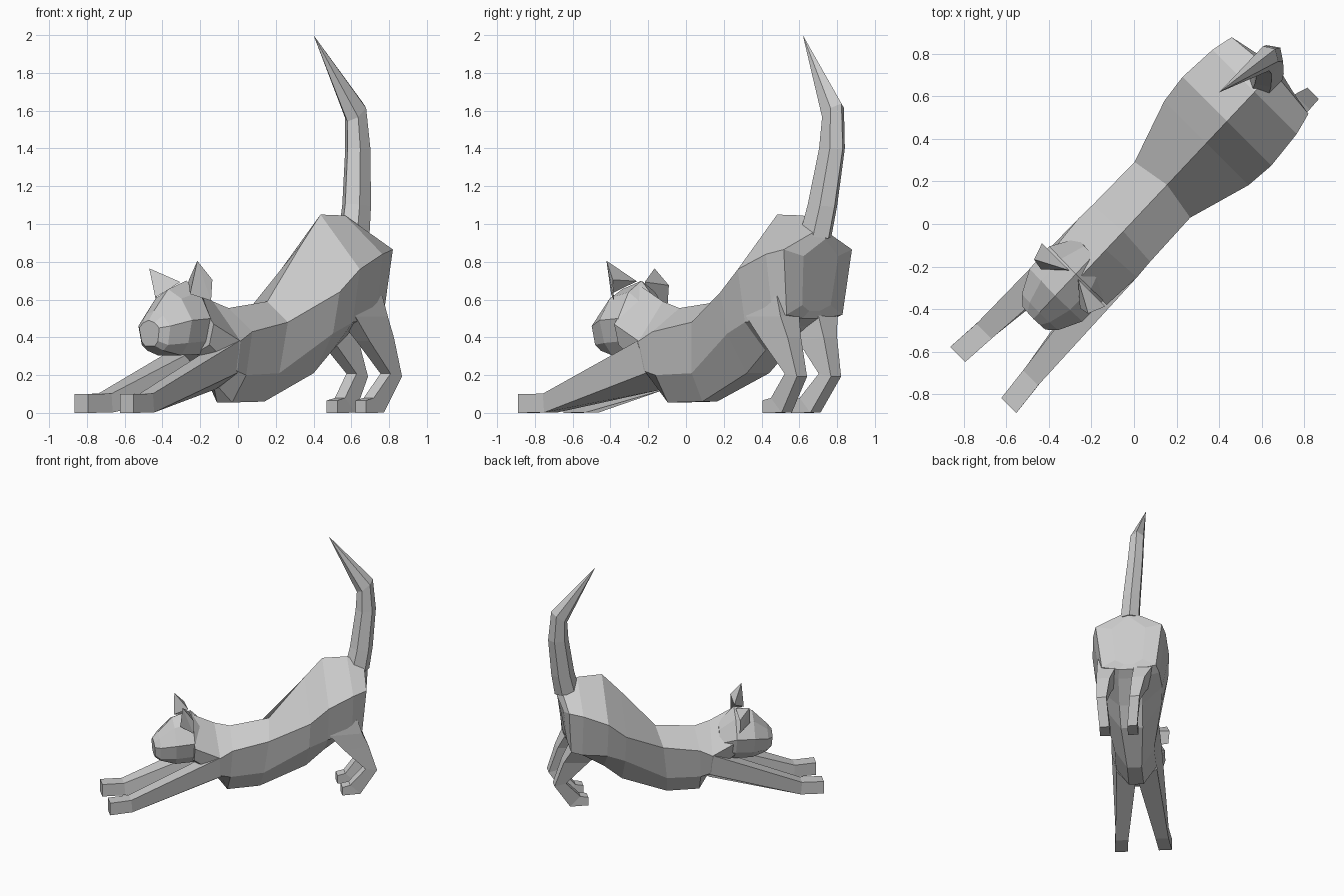
import bpy, bmesh
from math import sin, cos, pi, radians, sqrt


def P(u, v, z):
    """Animal space (u = nose to tail, v = sideways) to world space."""
    v = v - 0.013 - 0.03 * u
    return ((u + v) / sqrt(2), (u - v) / sqrt(2), z)


def loft(name, rings, tip=None):
    """Skin a list of equal-length point rings, capping both ends."""
    bm = bmesh.new()
    rows = [[bm.verts.new(P(*p)) for p in r] for r in rings]
    n = len(rows[0])
    for a, b in zip(rows, rows[1:]):
        for i in range(n):
            j = (i + 1) % n
            bm.faces.new((a[i], a[j], b[j], b[i]))
    bm.faces.new(rows[0])
    if tip:
        t = bm.verts.new(P(*tip))
        for i in range(n):
            bm.faces.new((rows[-1][i], rows[-1][(i + 1) % n], t))
    else:
        bm.faces.new(rows[-1])
    bmesh.ops.recalc_face_normals(bm, faces=bm.faces)
    me = bpy.data.meshes.new(name)
    bm.to_mesh(me)
    bm.free()
    ob = bpy.data.objects.new(name, me)
    bpy.context.collection.objects.link(ob)
    return ob


def ring(u, v, z, hv, h, a, n=4):
    """Section around a limb: hv sideways, h along angle a in the u-z plane."""
    a = radians(a)
    pts = []
    for k in range(n):
        t = 2 * pi * k / n + (pi / 4 if n == 4 else 0)
        s = sqrt(2) if n == 4 else 1
        d, w = h * s * cos(t), hv * s * sin(t)
        pts.append((u + d * cos(a), v + w, z + d * sin(a)))
    return pts


def section(u, zt, zs, zl, zb, w, lean=0.0, wb=0.3, dv=0.0, crest=None):
    """Mirrored trunk section: spine, optional crest, side, low side, belly."""
    half = [(w, zs, 0.4), (0.82 * w, zl, 0.8), (wb * w, zb, 1)]
    if crest:
        half.insert(0, (0.55 * w, zt - crest * (zt - zs), 0.2))
    right = [(u + lean * k, dv + y, z) for y, z, k in half]
    left = [(u + lean * k, dv - y, z) for y, z, k in reversed(half)]
    return [(u, dv, zt)] + right + left


# Trunk from neck to rump
loft("body", [section(*s) for s in [
    (-0.36, 0.68, 0.47, 0.36, 0.32, 0.18),
    (-0.18, 0.59, 0.38, 0.22, 0.13, 0.195, 0.03, 0.1),
    (-0.06, 0.555, 0.43, 0.20, 0.055, 0.19, -0.03),
    (0.24, 0.59, 0.48, 0.21, 0.06, 0.185, -0.08),
    (0.51, 0.90, 0.64, 0.42, 0.21, 0.28),
    (0.65, 1.05, 0.76, 0.48, 0.33, 0.295),
    (0.84, 1.045, 0.84, 0.50, 0.46, 0.28),
    (0.97, 0.98, 0.865, 0.52, 0.50, 0.255, -0.06),
    (1.00, 0.92, 0.83, 0.57, 0.54, 0.13, -0.08),
]])

# Head with a blunt muzzle
loft("head", [section(*s, dv=-0.025, crest=0.3) for s in [
    (-0.65, 0.49, 0.45, 0.38, 0.355, 0.075, 0.01, 0.5),
    (-0.61, 0.54, 0.46, 0.36, 0.33, 0.12, 0.01, 0.5),
    (-0.50, 0.655, 0.49, 0.37, 0.305, 0.175, 0.01, 0.5),
    (-0.36, 0.70, 0.50, 0.38, 0.31, 0.18, 0.01, 0.5),
    (-0.24, 0.58, 0.45, 0.38, 0.35, 0.11, 0.01, 0.4),
]])

# Broad pointed ears, slightly rolled with the head
for s, side in ((1, "right"), (-1, "left")):
    base = [(u, s * v - 0.03, z + 0.07 * s * v) for u, v, z in
            [(-0.46, 0.13, 0.62), (-0.37, 0.03, 0.695),
             (-0.37, 0.21, 0.69), (-0.37, 0.20, 0.58)]]
    loft("ear_" + side, [base], (-0.45, s * 0.18 - 0.035, 0.785 + 0.02 * s))

# Stretched front legs, widening into the chest
root = [(-0.18, 0.195, 0.38), (-0.14, 0.155, 0.215),
        (-0.17, 0.01, 0.125), (-0.20, 0.04, 0.36)]
for s, side in ((1, "right"), (-1, "left")):
    legs = [ring(-1.02, 0.17, 0.05, 0.05, 0.05, 90),
            ring(-0.85, 0.155, 0.052, 0.05, 0.05, 95), root]
    loft("front_leg_" + side, [[(u, s * v, z) for u, v, z in r] for r in legs])

# Hind legs: thigh, hock, heel, toe
for side, hip, knee, hock, foot in (("right", 0.16, 0.195, 0.205, 0.19),
                                    ("left", -0.14, -0.075, -0.05, -0.025)):
    loft("hind_leg_" + side, [
        ring(0.77, hip, 0.62, 0.08, 0.11, 180),
        ring(0.79, (hip + knee) / 2, 0.51, 0.07, 0.125, 180),
        ring(0.87, knee, 0.39, 0.05, 0.095, 185),
        ring(0.985, hock, 0.20, 0.038, 0.045, 170),
        ring(0.865, foot, 0.04, 0.038, 0.055, 135),
        ring(0.765, foot, 0.033, 0.04, 0.033, 90)])

# Raised tail
loft("tail", [
    ring(0.92, -0.01, 0.94, 0.08, 0.095, 170, 6),
    ring(0.955, -0.025, 1.10, 0.075, 0.088, 175, 6),
    ring(0.995, -0.055, 1.40, 0.065, 0.078, 180, 6),
    ring(0.99, -0.068, 1.59, 0.058, 0.078, 218, 6)], (0.72, -0.12, 2.0))
